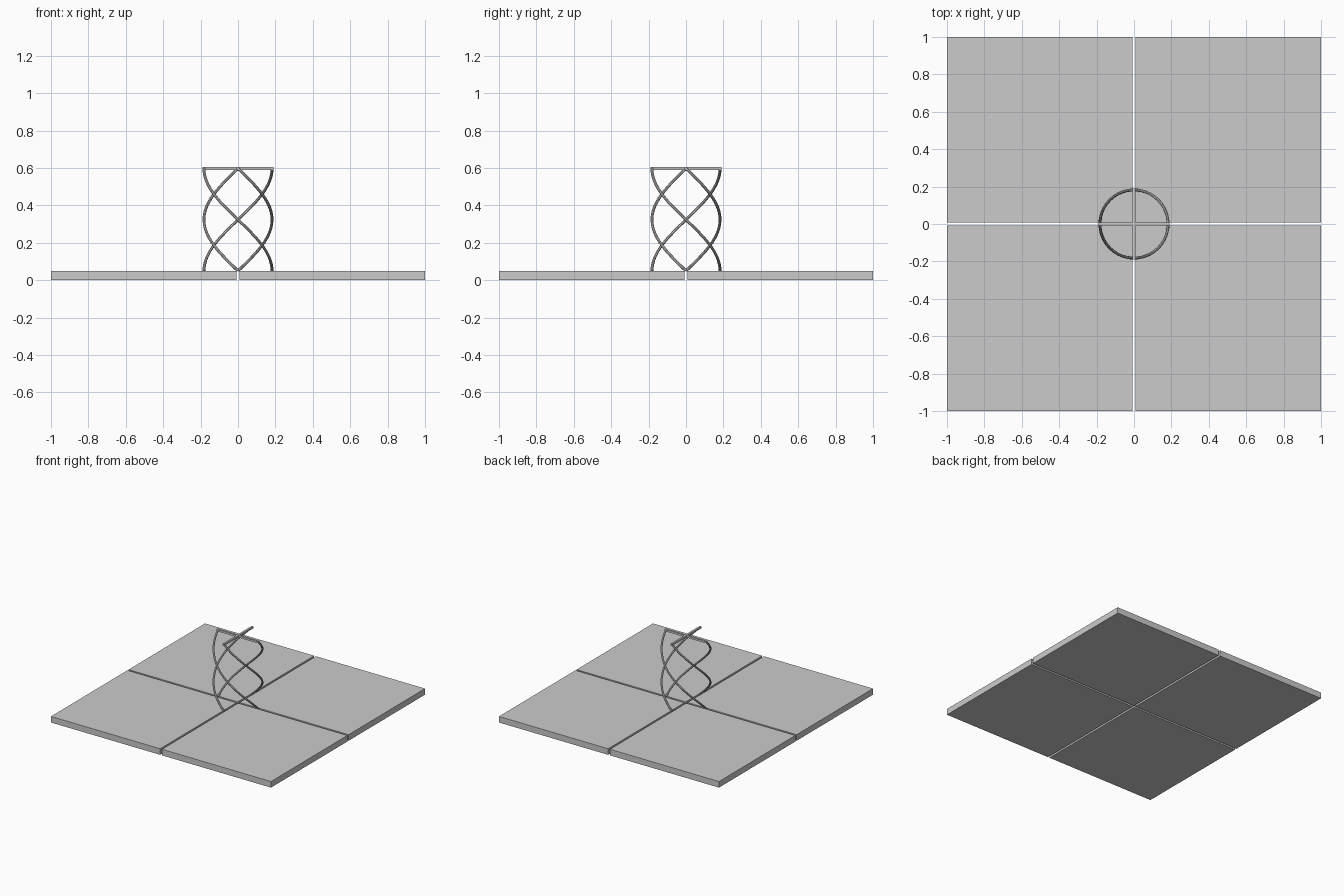
import bpy
from math import sin, cos, pi

cube = bpy.data.objects.get("Cube")
if cube:
    bpy.data.objects.remove(cube, do_unlink=True)

GAP = 0.008      # half the width of the slot between slabs
DECK = 0.05      # slab thickness
TOP = 0.597      # centre height of the cross bars
RADIUS = 0.182   # helix radius
ROD = 0.0078     # rod radius

grey = bpy.data.materials.new("light_grey")
grey.use_nodes = True
grey.diffuse_color = (0.6, 0.6, 0.6, 1)
grey.node_tree.nodes["Principled BSDF"].inputs["Base Color"].default_value = (0.6, 0.6, 0.6, 1)


def box(name, size, loc):
    bpy.ops.mesh.primitive_cube_add(size=1, location=loc)
    ob = bpy.context.object
    ob.name = name
    ob.scale = size
    bpy.ops.object.transform_apply(location=False, rotation=False, scale=True)
    ob.data.materials.append(grey)


def rod(name, points):
    curve = bpy.data.curves.new(name, "CURVE")
    curve.dimensions = "3D"
    curve.bevel_depth = ROD
    curve.bevel_resolution = 2
    curve.use_fill_caps = True
    spline = curve.splines.new("POLY")
    spline.points.add(len(points) - 1)
    for p, co in zip(spline.points, points):
        p.co = (*co, 1)
    ob = bpy.data.objects.new(name, curve)
    bpy.context.collection.objects.link(ob)
    curve.materials.append(grey)
    # turn the swept curve into a mesh
    bpy.ops.object.select_all(action="DESELECT")
    ob.select_set(True)
    bpy.context.view_layer.objects.active = ob
    bpy.ops.object.convert(target="MESH")
    bpy.ops.object.shade_smooth_by_angle()


# four base slabs with a cross-shaped slot between them
side = 1 - GAP
mid = (1 + GAP) / 2
for sx, x_name in ((-1, "right"), (1, "left")):
    for sy, y_name in ((-1, "front"), (1, "back")):
        box(f"base_slab_{y_name}_{x_name}", (side, side, DECK),
            (sx * mid, sy * mid, DECK / 2))

# four rods, each winding half a turn clockwise on the way up
STEPS = 48
for i, name in enumerate(("left", "back", "right", "front")):
    path = []
    for k in range(STEPS + 1):
        t = k / STEPS
        a = i * pi / 2 - pi * t
        path.append((RADIUS * cos(a), RADIUS * sin(a), DECK + (TOP - DECK) * t))
    rod(f"helix_rod_{name}", path)

# crossing bars joining opposite rods at the top
length = 2 * (RADIUS + ROD)
box("top_bar_across", (length, 2 * ROD, 2 * ROD), (0, 0, TOP))
box("top_bar_along", (2 * ROD, length, 2 * ROD), (0, 0, TOP))
